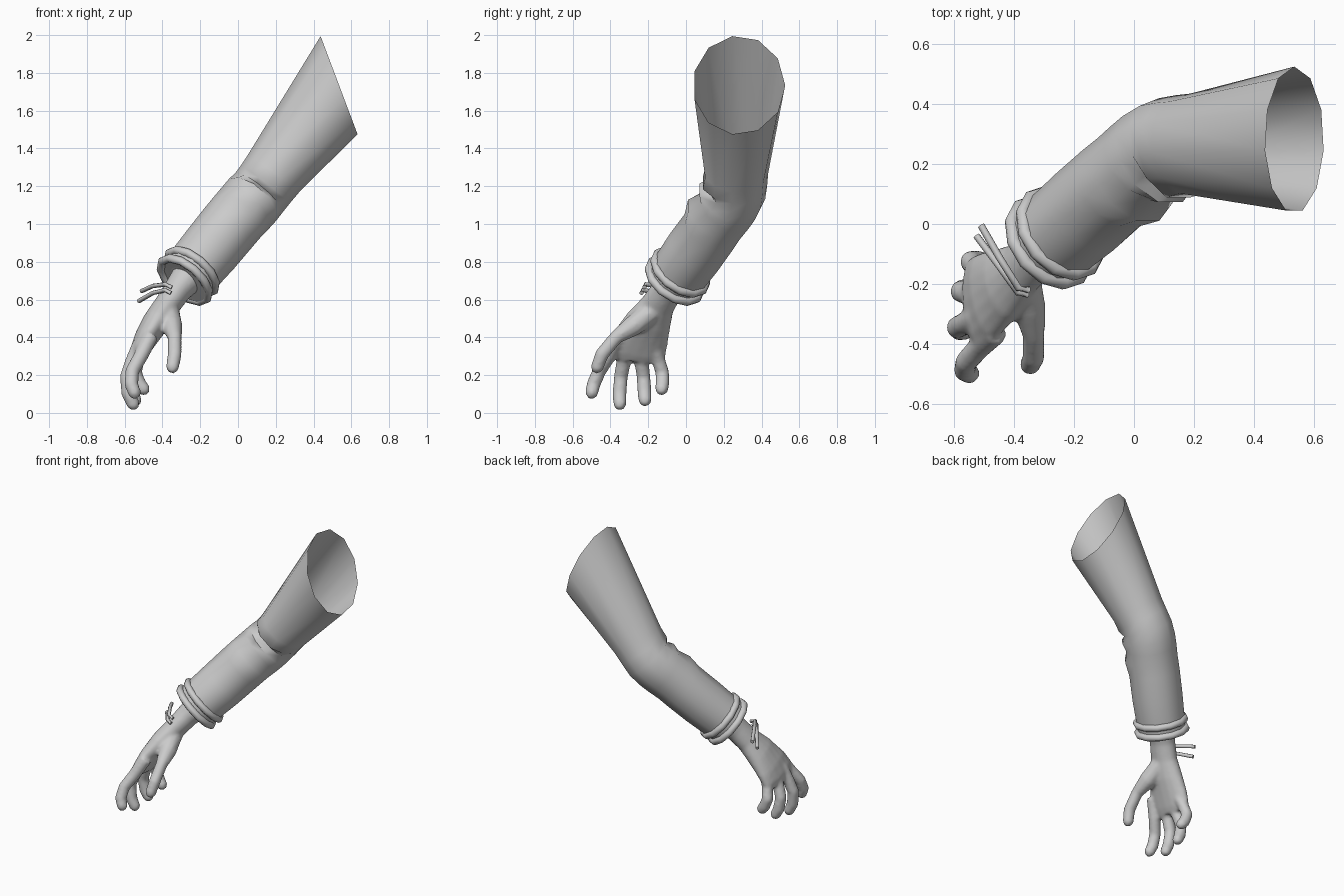
import bpy, bmesh, math
from mathutils import Vector

cube = bpy.data.objects.get("Cube")
if cube:
    bpy.data.objects.remove(cube)

X, Y = Vector((1, 0, 0)), Vector((0, 1, 0))


def loft(bm, sections, ref, sides, caps=True, first_normal=None):
    """Skin elliptical sections: (centre, radius along ref, other radius, inner fold)."""
    centres = [Vector(s[0]) for s in sections]
    rings = []
    last = len(sections) - 1
    for i, (c, ru, rv, *fold) in enumerate(sections):
        n = centres[min(i + 1, last)] - centres[max(i - 1, 0)]
        if i == 0 and first_normal:
            n = Vector(first_normal)
        n.normalize()
        u = (ref - n * ref.dot(n)).normalized()
        v = n.cross(u)
        ring = []
        for k in range(sides):
            a = math.tau * k / sides
            bulge = fold[0] * max(0, -math.cos(a)) ** 2 if fold else 0
            ring.append(bm.verts.new(centres[i] + u * math.cos(a) * (ru + bulge)
                                     + v * math.sin(a) * (rv + bulge)))
        rings.append(ring)
    for a, b in zip(rings, rings[1:]):
        for k in range(sides):
            j = (k + 1) % sides
            bm.faces.new((a[k], a[j], b[j], b[k]))
    if caps:
        bm.faces.new(rings[0][::-1])
        bm.faces.new(rings[-1])


def finish(bm, name, angle=60):
    bmesh.ops.recalc_face_normals(bm, faces=bm.faces)
    mesh = bpy.data.meshes.new(name)
    bm.to_mesh(mesh)
    bm.free()
    obj = bpy.data.objects.new(name, mesh)
    bpy.context.collection.objects.link(obj)
    bpy.ops.object.select_all(action='DESELECT')
    obj.select_set(True)
    bpy.context.view_layer.objects.active = obj
    bpy.ops.object.shade_smooth_by_angle(angle=math.radians(angle))
    return obj


# Sleeve: open at the shoulder, creased inside the elbow, tucked in at the cuff
bm = bmesh.new()
loft(bm, [
    ((.535, .28, 1.735), .245, .28),
    ((.19, .265, 1.27), .17, .17),
    ((.145, .265, 1.21), .165, .165, .02),
    ((.11, .26, 1.165), .165, .165, -.02),
    ((.07, .235, 1.12), .165, .168, .025),
    ((.035, .205, 1.08), .165, .168, -.015),
    ((-.01, .165, 1.03), .165, .165, .02),
    ((-.06, .125, .97), .165, .165, -.01),
    ((-.15, .05, .86), .162, .162),
    ((-.25, -.035, .742), .155, .155),
    ((-.29, -.066, .7), .15, .15),
    ((-.285, -.062, .706), .09, .09),
], Y, 11, caps=False, first_normal=(-.93, 0, -.35))
finish(bm, "sleeve")

# Two rolled bands around the cuff
axis = Vector((-.567, -.477, -.67)).normalized()
for name, centre in (("upper_cuff_band", (-.245, -.03, .747)),
                     ("lower_cuff_band", (-.282, -.06, .704))):
    bpy.ops.mesh.primitive_torus_add(
        location=centre, rotation=axis.to_track_quat('Z', 'Y').to_euler(),
        major_segments=12, minor_segments=8, major_radius=.155, minor_radius=.023)
    band = bpy.context.object
    band.name = name
    bpy.ops.object.shade_smooth_by_angle(angle=math.radians(60))

# Hand: wrist and palm, then thumb and fingers, fused into one skin
bm = bmesh.new()
loft(bm, [
    ((-.23, -.02, .76), .1, .1),
    ((-.32, -.1, .65), .085, .075),
    ((-.375, -.15, .57), .092, .07),
    ((-.435, -.2, .48), .125, .072),
    ((-.49, -.24, .39), .15, .062),
    ((-.525, -.262, .32), .155, .05),
    ((-.54, -.268, .28), .13, .035),
], Y, 16)
digits = {
    "thumb": (((-.37, -.18, .54), (-.35, -.28, .46), (-.335, -.37, .4),
               (-.335, -.445, .31), (-.348, -.473, .235)), .06),
    "index": (((-.46, -.36, .41), (-.515, -.41, .3), (-.56, -.46, .22),
               (-.565, -.49, .15), (-.545, -.5, .1)), .042),
    "middle": (((-.52, -.31, .36), (-.56, -.33, .27), (-.59, -.345, .19),
                (-.58, -.352, .1), (-.552, -.35, .04)), .042),
    "ring": (((-.51, -.24, .36), (-.55, -.235, .27), (-.578, -.225, .19),
              (-.565, -.22, .11), (-.54, -.217, .06)), .04),
    "little": (((-.49, -.17, .37), (-.53, -.145, .28), (-.545, -.125, .21),
                (-.52, -.125, .15), (-.495, -.13, .12)), .038),
}
for path, r in digits.values():
    tip = Vector(path[-1])
    end = tip + (tip - Vector(path[-2])).normalized() * .024
    tube = [(p, w, w) for p, w in zip(path, (r, r * .95, .038, .038, .035))]
    loft(bm, tube + [(end, .018, .018)], X, 10)
hand = finish(bm, "hand")
remesh = hand.modifiers.new("Fuse", 'REMESH')
remesh.mode = 'VOXEL'
remesh.voxel_size = .011
remesh.use_smooth_shade = True
smooth = hand.modifiers.new("Soften", 'SMOOTH')
smooth.factor = .5
smooth.iterations = 6

# Thin cords lying across the back of the wrist
for name, path in (
    ("upper_wrist_cord", ((-.35, -.22, .665), (-.385, -.215, .68),
                          (-.45, -.11, .672), (-.51, -.005, .645))),
    ("lower_wrist_cord", ((-.355, -.235, .635), (-.385, -.23, .65),
                          (-.45, -.14, .635), (-.525, -.04, .592))),
):
    bm = bmesh.new()
    loft(bm, [(p, .012, .012) for p in path], X, 8)
    finish(bm, name)
